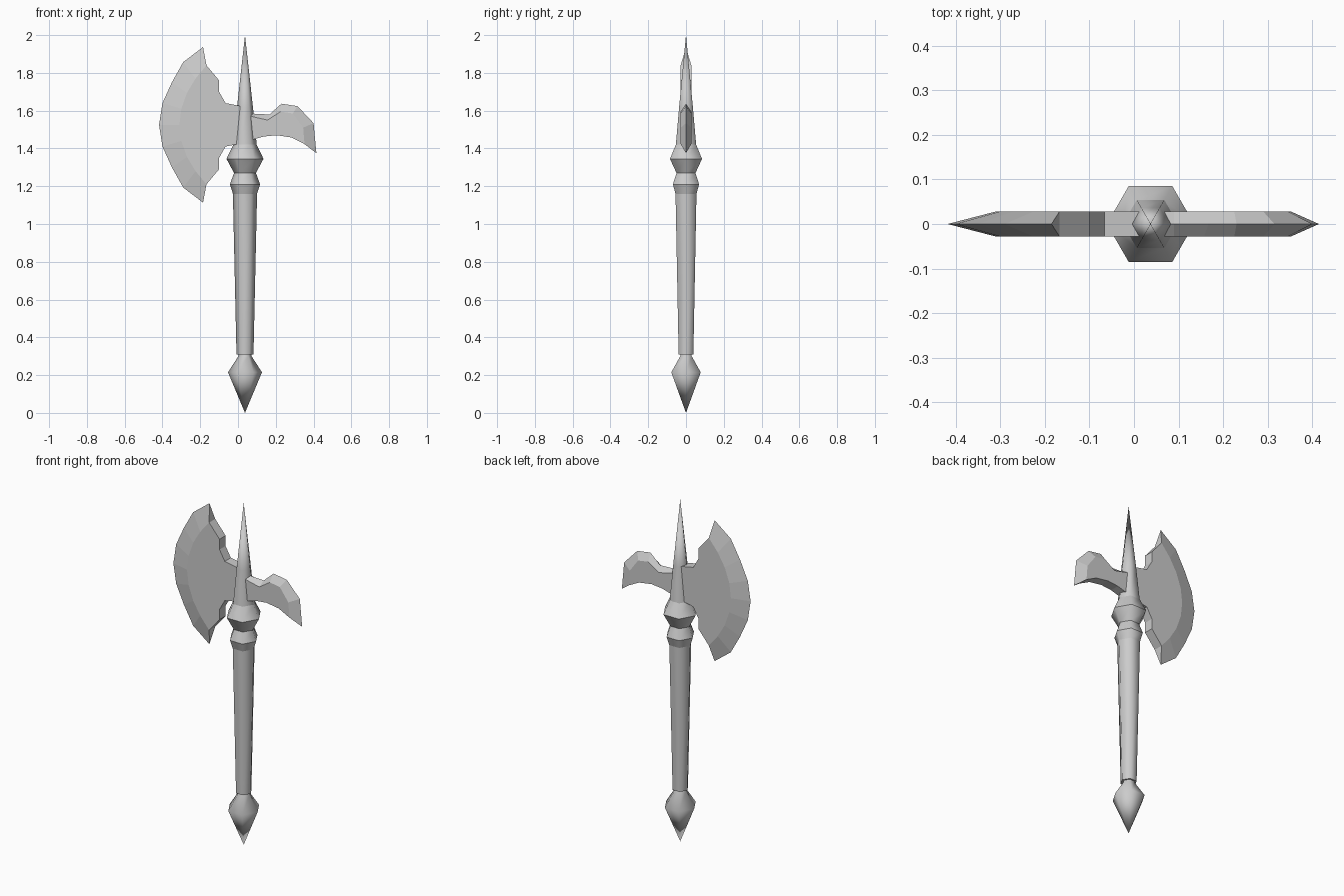
import bpy, bmesh, math

cube = bpy.data.objects.get("Cube")
if cube:
    bpy.data.objects.remove(cube, do_unlink=True)

AXIS = 0.037     # x of the shaft
HALF = 0.028     # half thickness of the blades
MID = 1.525      # height the axe blade mirrors about

steel = bpy.data.materials.new("grey_metal")
steel.use_nodes = True
steel.diffuse_color = (0.6, 0.6, 0.6, 1)
steel.node_tree.nodes["Principled BSDF"].inputs["Base Color"].default_value = (0.6, 0.6, 0.6, 1)


def finish(name, bm):
    bmesh.ops.recalc_face_normals(bm, faces=bm.faces)
    mesh = bpy.data.meshes.new(name)
    bm.to_mesh(mesh)
    bm.free()
    mesh.materials.append(steel)
    obj = bpy.data.objects.new(name, mesh)
    bpy.context.collection.objects.link(obj)
    return obj


def turned(name, profile, crisp_rings, sides=6):
    """Six-sided turned part from (radius, z) pairs; radius 0 makes a point."""
    bm = bmesh.new()
    rings = []
    for r, z in profile:
        count = sides if r else 1
        rings.append([bm.verts.new((AXIS + r * math.cos(math.tau * i / sides),
                                    r * math.sin(math.tau * i / sides), z))
                      for i in range(count)])
    for low, high in zip(rings, rings[1:]):
        for i in range(sides):
            j = (i + 1) % sides
            loop = [low[i % len(low)], low[j % len(low)], high[j % len(high)], high[i % len(high)]]
            bm.faces.new(list(dict.fromkeys(loop))).smooth = True
    for ring in (rings[0], rings[-1]):
        if len(ring) > 1:
            bm.faces.new(ring)
            for i in range(sides):
                bm.edges.get((ring[i - 1], ring[i])).smooth = False
    if crisp_rings:
        for e in bm.edges:
            if abs(e.verts[0].co.z - e.verts[1].co.z) < 1e-5:
                e.smooth = False
    return finish(name, bm)


def sharpened(name, edge, shoulder, rest):
    """Flat plate whose shoulder line bevels down to a sharp edge on y = 0."""
    bm = bmesh.new()
    ridge = [bm.verts.new((x, 0, z)) for x, z in edge]
    outline = shoulder + rest
    n = len(shoulder)
    front, back = [[bm.verts.new((x, y, z)) for x, z in outline] for y in (-HALF, HALF)]
    for side in (front, back):
        bm.faces.new(side)
        for i in range(n - 1):
            bm.faces.new((ridge[i], ridge[i + 1], side[i + 1], side[i]))
    # end caps and the blunt rim
    bm.faces.new((ridge[0], front[0], back[0]))
    bm.faces.new((ridge[-1], front[n - 1], back[n - 1]))
    for i in range(n - 1, len(outline)):
        j = (i + 1) % len(outline)
        bm.faces.new((front[i], front[j], back[j], back[i]))
    return finish(name, bm)


def mirrored(points, keep_last=False):
    """Points followed by their mirror image below MID."""
    source = points if keep_last else points[:-1]
    return points + [(x, 2 * MID - z) for x, z in reversed(source)]


# Shaft, collar and spike
turned("pommel", [(0, 0), (0.09, 0.215), (0.035, 0.3), (0.035, 0.315)], False)
turned("handle", [(0.045, 0.31), (0.064, 1.16), (0.08, 1.21), (0.058, 1.27)], True)
turned("collar", [(0.058, 1.27), (0.098, 1.345), (0.062, 1.42)], True)
turned("top_spike", [(0.062, 1.42), (0.042, 1.62), (0, 2)], False)

# Broad crescent blade
blade_edge = mirrored([(-0.185, 1.937), (-0.29, 1.857), (-0.35, 1.75), (-0.4, 1.64), (-0.418, MID)])
blade_shoulder = mirrored([(-0.167, 1.84), (-0.225, 1.77), (-0.27, 1.695), (-0.3, 1.61), (-0.31, MID)])
top_notches = [(AXIS, 1.622), (0.01, 1.625), (-0.066, 1.64), (-0.1, 1.7), (-0.1, 1.76)]
blade_rest = mirrored(top_notches[::-1], True)[::-1]
sharpened("axe_blade", blade_edge, blade_shoulder, blade_rest)

# Curved hook on the opposite side
hook_edge = [(AXIS, 1.6), (0.09, 1.583), (0.167, 1.58), (0.23, 1.637),
             (0.315, 1.624), (0.4, 1.534), (0.415, 1.375)]
hook_shoulder = [(AXIS, 1.58), (0.09, 1.565), (0.157, 1.55), (0.225, 1.595),
                 (0.29, 1.585), (0.345, 1.51), (0.352, 1.423)]
hook_rest = [(0.283, 1.458), (0.204, 1.47), (0.135, 1.463), (0.07, 1.444), (AXIS, 1.435)]
sharpened("hook_blade", hook_edge, hook_shoulder, hook_rest)
